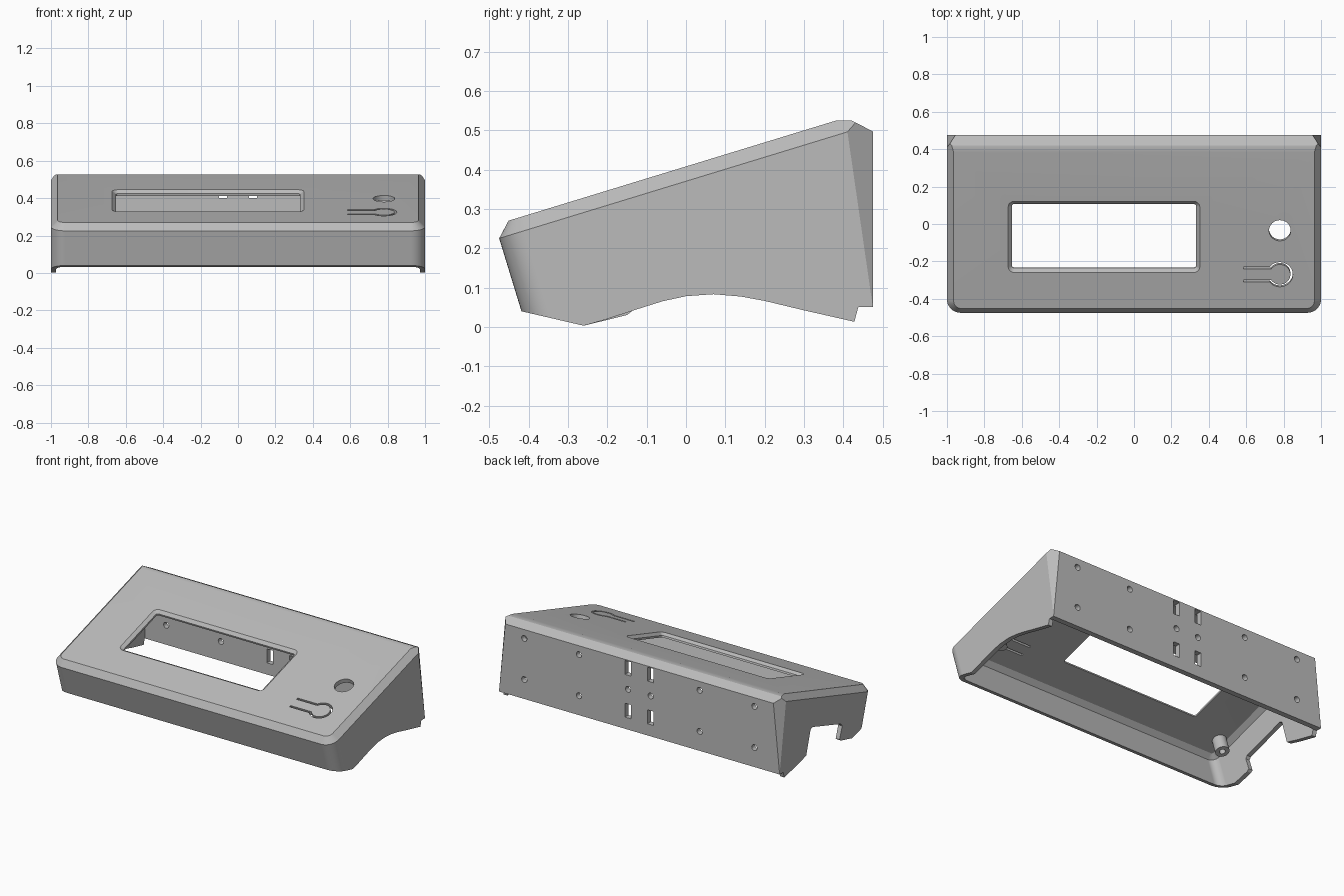
import bpy, bmesh, math
from mathutils import Matrix, Vector

if "Cube" in bpy.data.objects:
    bpy.data.objects.remove(bpy.data.objects["Cube"])

TILT = math.radians(17)
S, C = math.sin(TILT), math.cos(TILT)
WALL, CHAMFER = 0.028, 0.036
# Sloped frame: x across, y up the slope, z out of the sloped top
SLOPE = Matrix.Translation((0, -0.475, 0.225)) @ Matrix.Rotation(TILT, 4, 'X')
# Side frame: local x -> y, local y -> z, local z -> x
SIDE = Matrix(((0, 0, 1, 0), (1, 0, 0, 0), (0, 1, 0, 0), (0, 0, 0, 1)))

grey = bpy.data.materials.new("plain grey")
grey.use_nodes = True
grey.diffuse_color = (0.5, 0.5, 0.5, 1)
grey.node_tree.nodes["Principled BSDF"].inputs["Base Color"].default_value = grey.diffuse_color


def up_slope(y):
    """Distance up the slope of a point on the top surface at depth y."""
    return (y + 0.475 + CHAMFER * S) / C


def finish(bm, name):
    bmesh.ops.recalc_face_normals(bm, faces=bm.faces)
    mesh = bpy.data.meshes.new(name)
    bm.to_mesh(mesh)
    bm.free()
    mesh.materials.append(grey)
    obj = bpy.data.objects.new(name, mesh)
    bpy.context.collection.objects.link(obj)
    return obj


def loft(name, loops, matrix):
    """Closed solid through matching loops of 3D points."""
    bm = bmesh.new()
    rings = [[bm.verts.new(matrix @ Vector(p)) for p in loop] for loop in loops]
    n = len(rings[0])
    for a, b in zip(rings, rings[1:]):
        for i in range(n):
            bm.faces.new((a[i], a[(i + 1) % n], b[(i + 1) % n], b[i]))
    bm.faces.new(rings[0])
    bm.faces.new(rings[-1])
    return finish(bm, name)


def prism(name, outline, low, high, matrix):
    return loft(name, [[(a, b, h) for a, b in outline] for h in (low, high)], matrix)


def arc(cx, cy, r, start, end, steps):
    angles = [math.radians(start + (end - start) * i / steps) for i in range(steps + 1)]
    return [(cx + r * math.cos(a), cy + r * math.sin(a)) for a in angles]


def circle(cx, cy, r, steps=32):
    return arc(cx, cy, r, 0, 360, steps)[:-1]


def round_rect(x0, x1, y0, y1, r):
    return (arc(x1 - r, y1 - r, r, 0, 90, 5) + arc(x0 + r, y1 - r, r, 90, 180, 5)
            + arc(x0 + r, y0 + r, r, 180, 270, 5) + arc(x1 - r, y0 + r, r, 270, 360, 5))


def subtract(obj, cutters):
    for cutter in cutters:
        cutter.hide_render = True
        mod = obj.modifiers.new("cut", 'BOOLEAN')
        mod.operation, mod.solver, mod.object = 'DIFFERENCE', 'EXACT', cutter
    bpy.context.view_layer.update()
    graph = bpy.context.evaluated_depsgraph_get()
    mesh = bpy.data.meshes.new_from_object(obj.evaluated_get(graph))
    obj.modifiers.clear()
    obj.data = mesh
    for cutter in cutters:
        bpy.data.objects.remove(cutter)


def wedge_body(name, t, back, depth):
    """Sloped convex body, shrunk by t, trimmed by the rear planes."""
    bm = bmesh.new()
    for inset, w in ((0, depth), (0, -0.4 * t), (CHAMFER, CHAMFER - t)):
        r, x, u = 0.075 - inset, 1 - t - inset, t + inset
        r = max(r - t, 0.012)
        outline = arc(-x + r, u + r, r, 180, 270, 10) + arc(x - r, u + r, r, 270, 360, 10)
        for a, b in outline + [(x, 1.4), (-x, 1.4)]:
            bm.verts.new(SLOPE @ Vector((a, b, w)))
    bmesh.ops.convex_hull(bm, input=bm.verts[:])
    planes = [((0, back, 0), (0, 1, 0), 0), ((0, 0, 0.525), (0, 0, 1), t),
              ((0, 0.42, 0.525), (0, 0.028, 0.055), t)]
    planes += [((s, 0.475, 0.05), (10 * s, 6.9, 1), t) for s in (-1, 1)]
    for point, normal, offset in planes:
        n = Vector(normal).normalized()
        cut = bmesh.ops.bisect_plane(bm, geom=bm.verts[:] + bm.edges[:] + bm.faces[:],
                                     plane_co=Vector(point) - n * offset, plane_no=n,
                                     clear_outer=True)
        edges = [g for g in cut["geom_cut"] if isinstance(g, bmesh.types.BMEdge)]
        bmesh.ops.holes_fill(bm, edges=edges, sides=0)
    bmesh.ops.dissolve_limit(bm, angle_limit=0.01, verts=bm.verts[:], edges=bm.edges[:])
    return finish(bm, name)


# Hollow shell
shell = wedge_body("shell", 0, 0.475, -0.6)
cutters = [wedge_body("cavity", WALL, 0.44, -0.75)]

# Lower edge: a gentle arch on one side, a notch with a hook on the other
front = [(-0.7, 0.105), (-0.42, 0.04), (-0.26, 0.003)]
rear = [(0.428, 0.013), (0.438, 0.05), (0.6, 0.05), (0.6, -0.6), (-0.7, -0.6)]
arch = [(-0.2, 0.02), (-0.13, 0.043), (-0.06, 0.065), (0, 0.078), (0.07, 0.083),
        (0.14, 0.077), (0.2, 0.066), (0.3, 0.042)]
notch = [(-0.15, 0.03), (-0.135, 0.042), (-0.162, 0.12), (-0.15, 0.137),
         (0.14, 0.228), (0.16, 0.22), (0.205, 0.068), (0.3, 0.042)]
cutters.append(prism("arch_cut", front + arch + rear, -0.5, 1.2, SIDE))
cutters.append(prism("notch_cut", front + notch + rear, -1.2, -0.5, SIDE))

# Display window with a flared rim
loops = []
for grow, w in ((0, -0.1), (0, CHAMFER - 0.016), (0.02, CHAMFER), (0.02, 0.1)):
    outline = round_rect(-0.653 - grow, 0.332 + grow, up_slope(-0.24) - grow,
                         up_slope(0.102) + grow, 0.012 + grow)
    loops.append([(a, b, w) for a, b in outline])
cutters.append(loft("window_cut", loops, SLOPE))

# Round hole and the thin slot around the flexing button
cutters.append(prism("round_hole_cut", circle(0.78, up_slope(-0.035), 0.058), -0.1, 0.1, SLOPE))
bx, bu = 0.78, up_slope(-0.27)


def slot_side(r, arm):
    reach = math.degrees(math.asin(arm / r))
    return [(0.585, bu - arm)] + arc(bx, bu, r, reach - 180, 180 - reach, 36) + [(0.585, bu + arm)]


slot = slot_side(0.069, 0.043) + slot_side(0.056, 0.031)[::-1]
cutters.append(prism("button_slot_cut", slot, -0.1, 0.1, SLOPE))

# Rear mounting holes and strap slots
BACK = Matrix(((1, 0, 0, 0), (0, 0, 1, 0), (0, 1, 0, 0), (0, 0, 0, 1)))
holes = [(s * x, z) for s in (-1, 1) for x in (0.43, 0.82) for z in (0.175, 0.44)]
holes += [(-0.08, 0.31), (0.08, 0.31)]
for x, z in holes:
    cutters.append(prism("rear_hole_cut", circle(x, z, 0.019, 20), 0.4, 0.6, BACK))
for x in (-0.08, 0.08):
    for z in (0.17, 0.445):
        cutters.append(prism("rear_slot_cut", round_rect(x - 0.022, x + 0.022, z - 0.045, z + 0.045, 0.004),
                             0.4, 0.6, BACK))
subtract(shell, cutters)
parts = [shell]

# Screw bosses inside the front corners
for side, x in (("left", 0.915), ("right", -0.9)):
    u = up_slope(-0.32)
    boss = prism(side + "_screw_boss", circle(x, u, 0.042), -0.085, CHAMFER - WALL + 0.004, SLOPE)
    subtract(boss, [prism("screw_cut", circle(x, u, 0.018, 20), -0.2, -0.02, SLOPE)])
    parts.append(boss)

# Plunger under the flexing button
parts.append(prism("button_plunger", circle(bx, bu, 0.03), -0.05, CHAMFER - WALL + 0.004, SLOPE))

# Smooth the rounded surfaces, keep the creases
for obj in parts:
    bpy.ops.object.select_all(action='DESELECT')
    obj.select_set(True)
    bpy.context.view_layer.objects.active = obj
    bpy.ops.object.shade_smooth_by_angle(angle=math.radians(22))
    weighted = obj.modifiers.new("even shading", 'WEIGHTED_NORMAL')
    weighted.keep_sharp = True
